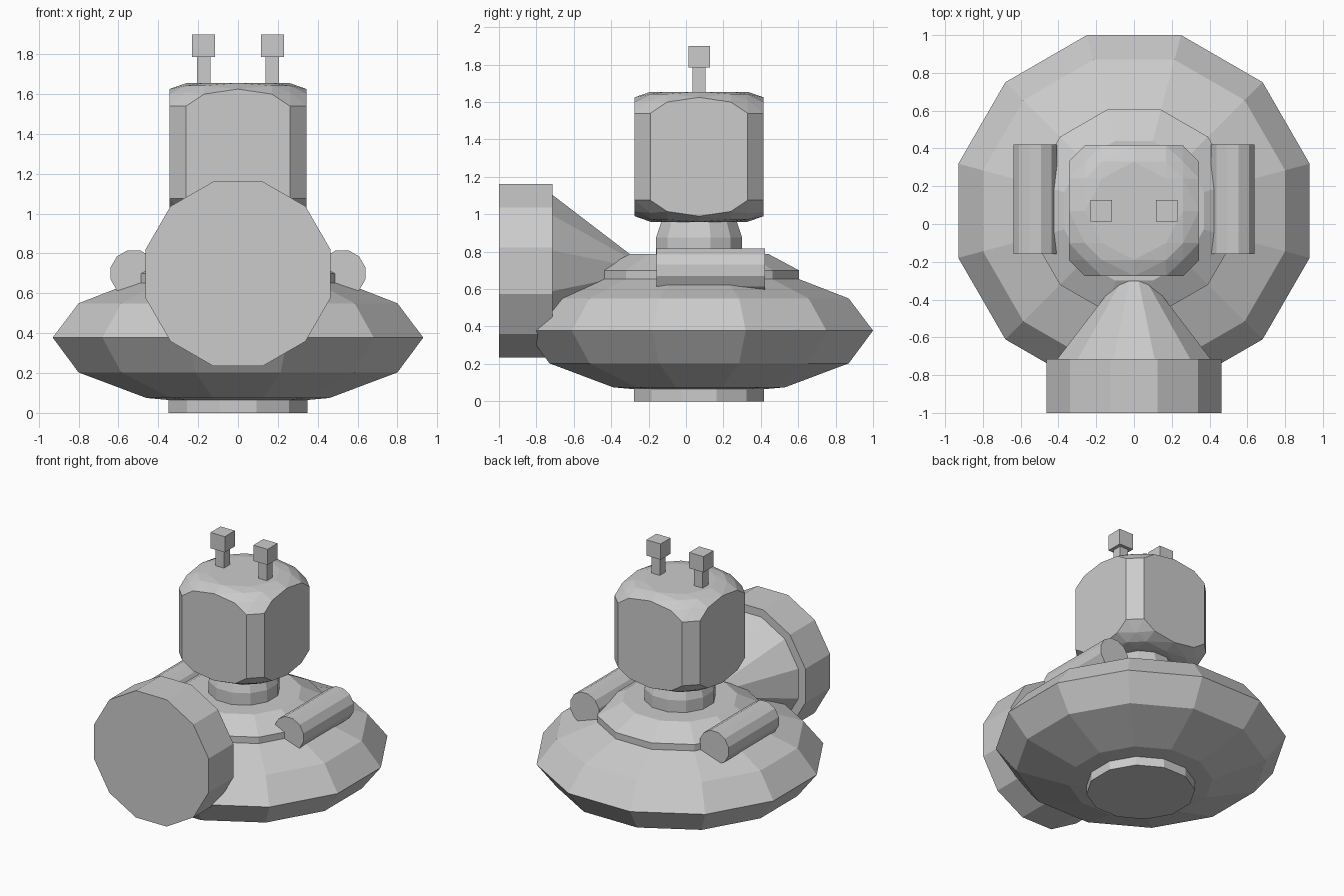
import bpy, bmesh, math
from mathutils import Matrix, Vector

if "Cube" in bpy.data.objects:
    bpy.data.objects.remove(bpy.data.objects["Cube"])

grey = bpy.data.materials.new("plain grey")
grey.diffuse_color = (0.6, 0.6, 0.6, 1)
grey.use_nodes = True
grey.node_tree.nodes["Principled BSDF"].inputs["Base Color"].default_value = grey.diffuse_color
CY = 0.07                      # centre line of the body along y
C15 = math.cos(math.radians(15))


def finish(name, bm):
    bmesh.ops.recalc_face_normals(bm, faces=bm.faces[:])
    me = bpy.data.meshes.new(name)
    bm.to_mesh(me)
    bm.free()
    me.materials.append(grey)
    ob = bpy.data.objects.new(name, me)
    bpy.context.collection.objects.link(ob)
    return ob


def turned(name, profile, loc, along_y=False):
    """Twelve-sided turned part; profile is (flat radius, position on axis)."""
    bm = bmesh.new()
    rings = []
    for r, h in profile:
        ring = []
        for i in range(12):
            a = math.radians(15 + 30 * i)
            p, q = r / C15 * math.cos(a), r / C15 * math.sin(a)
            co = Vector((p, h, q)) if along_y else Vector((p, q, h))
            ring.append(bm.verts.new(co + Vector(loc)))
        rings.append(ring)
    for a, b in zip(rings, rings[1:]):
        for i in range(12):
            j = (i + 1) % 12
            bm.faces.new((a[i], a[j], b[j], b[i]))
    bm.faces.new(rings[0])
    bm.faces.new(rings[-1])
    return finish(name, bm)


def box(name, size, loc):
    bm = bmesh.new()
    bmesh.ops.create_cube(bm, size=1, matrix=Matrix.Translation(loc) @ Matrix.Diagonal((*size, 1)))
    return finish(name, bm)


# Saucer body with its foot, collar plate and neck
turned("foot", [(0.348, 0), (0.348, 0.10)], (0, CY, 0))
turned("saucer", [(0.35, 0.065), (0.46, 0.075), (0.80, 0.203), (0.93, 0.378),
                  (0.80, 0.55), (0.53, 0.655)], (0, CY, 0))
turned("collar", [(0.535, 0.64), (0.535, 0.70), (0.37, 0.788)], (0, CY, 0))
turned("neck", [(0.23, 0.77), (0.23, 0.875), (0.195, 0.98)], (0, CY, 0))

# Large front drum and the cone joining it to the body
turned("front_drum", [(0.463, -1.0), (0.463, -0.715)], (0, 0, 0.698), True)
turned("drum_cone", [(0.41, -0.72), (0.02, -0.21)], (0, 0, 0.698), True)

# Head: block with chamfered corners and gently domed top and bottom
head = bmesh.new()
corners = [(0.345, 0, 0.3175), (0.345, 0.17, 0.2925), (0.345, 0.26, 0.2325),
           (0.26, 0, 0.3475), (0.26, 0.17, 0.335), (0.26, 0.26, 0.30), (0.17, 0.17, 0.3475)]
points = set()
for a, b, c in corners:
    for x, y in ((a, b), (b, a)):
        for sx in (1, -1):
            for sy in (1, -1):
                for sz in (1, -1):
                    points.add((sx * x, sy * y + CY, 1.3075 + sz * c))
for p in sorted(points):
    head.verts.new(p)
bmesh.ops.convex_hull(head, input=head.verts[:])
bmesh.ops.dissolve_limit(head, angle_limit=0.01, verts=head.verts[:], edges=head.edges[:])
finish("head", head)

# Paired antennae and side tubes
for side, s in (("left", -1), ("right", 1)):
    box(side + "_antenna_stalk", (0.068, 0.068, 0.16), (s * 0.173, CY, 1.72))
    box(side + "_antenna_knob", (0.115, 0.115, 0.115), (s * 0.173, CY, 1.8425))
    turned(side + "_tube", [(0.116, -0.158), (0.116, 0.422)], (s * 0.523, 0, 0.70), True)
